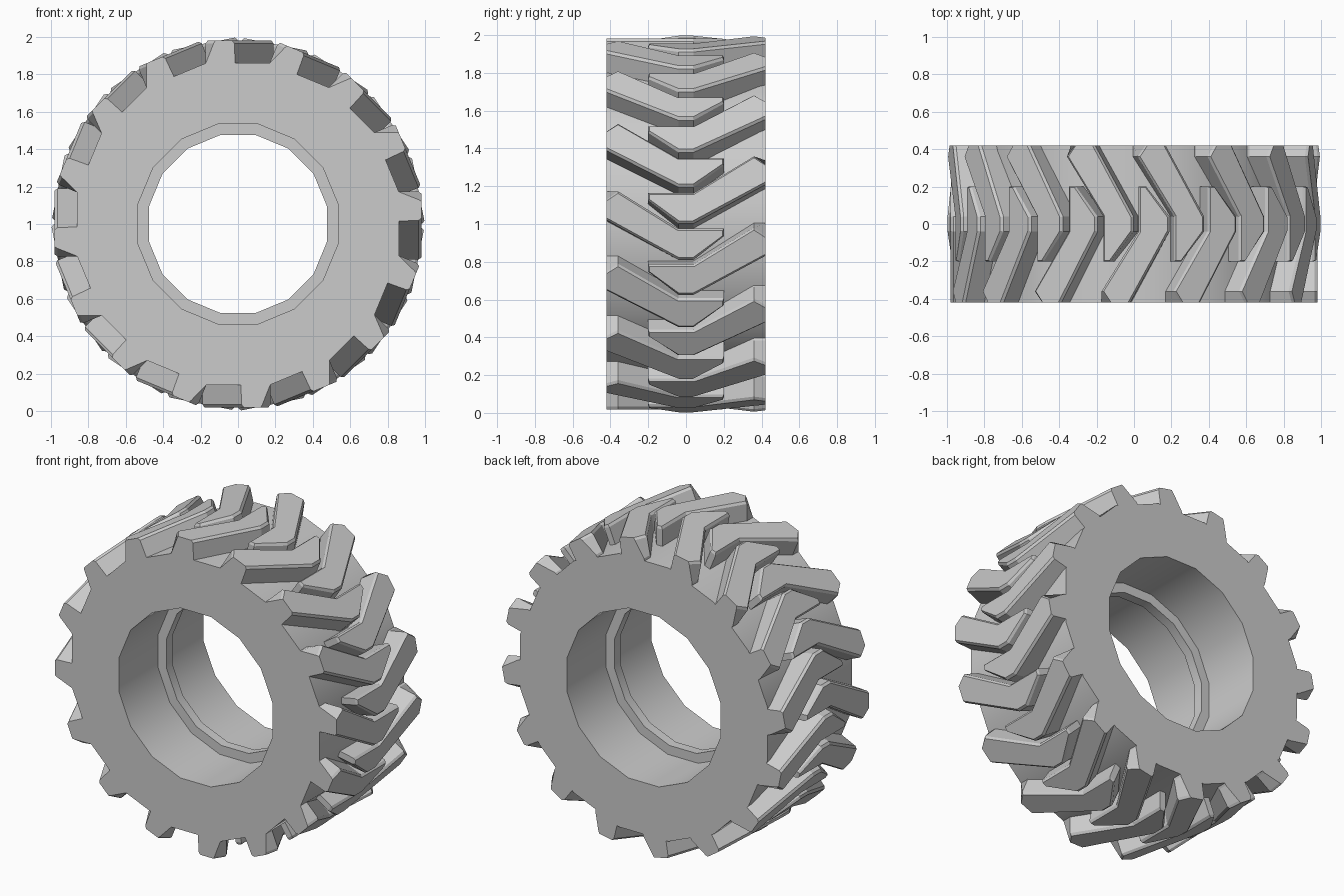
import bpy, bmesh
from math import pi, sin, cos
from mathutils import Matrix

if "Cube" in bpy.data.objects:
    bpy.data.objects.remove(bpy.data.objects["Cube"])

SIDES = 16
STEP = 2 * pi / SIDES
CENTRE = (0, 0, 1.0)


def finish(bm, name):
    bmesh.ops.recalc_face_normals(bm, faces=bm.faces)
    mesh = bpy.data.meshes.new(name)
    bm.to_mesh(mesh)
    bm.free()
    obj = bpy.data.objects.new(name, mesh)
    obj.location = CENTRE
    bpy.context.collection.objects.link(obj)
    return obj


# Carcass: closed (radius, y) profile swept round the y axis, with a thin rib in the bore
profile = [(.877, -.42), (.877, .42), (.545, .42), (.545, .03),
           (.485, .03), (.485, -.03), (.545, -.03), (.545, -.42)]
bm = bmesh.new()
rings = []
for k in range(SIDES):
    a = (k + .5) * STEP
    rings.append([bm.verts.new((r * cos(a), y, r * sin(a))) for r, y in profile])
n = len(profile)
for k in range(SIDES):
    p, q = rings[k], rings[(k + 1) % SIDES]
    for i in range(n):
        j = (i + 1) % n
        bm.faces.new((p[i], p[j], q[j], q[i]))
carcass = finish(bm, "tyre_carcass")
bpy.context.view_layer.objects.active = carcass
carcass.select_set(True)
bpy.ops.object.shade_smooth_by_angle(angle=pi / 6)

# Tread lug outlines (y, tangent) at foot, chamfer start and top
foot = [(-.42, .173), (-.36, .173), (-.04, -.025), (.2, -.025),
        (.2, -.065), (.04, -.19), (-.04, -.19), (-.42, .015)]
shoulder = [(-.42, .13)] + foot[1:7] + [(-.42, .02)]
top = [(-.42, .122), (-.36, .162), (-.043, -.035), (.194, -.035),
       (.194, -.062), (.037, -.178), (-.037, -.178), (-.42, .032)]
layers = [(.835, foot), (.857, foot), (.966, shoulder), (.981, top)]


def add_lug(bm, angle, side):
    rot = Matrix.Rotation(-angle, 3, 'Y')
    loops = []
    for r, outline in layers:
        loop = [bm.verts.new((r, side * y, t)) for y, t in outline]
        for v in loop:
            v.co = rot @ v.co
        loops.append(loop)
    m = len(foot)
    for lo, hi in zip(loops, loops[1:]):
        for i in range(m):
            j = (i + 1) % m
            bm.faces.new((lo[i], lo[j], hi[j], hi[i]))
    bm.faces.new(loops[0])
    bm.faces.new(loops[-1])


# Two interleaved rows of hooked lugs, half a pitch apart
for name, side, shift in (("front_tread_lugs", 1, 0), ("back_tread_lugs", -1, .5)):
    bm = bmesh.new()
    for k in range(SIDES):
        add_lug(bm, (k + shift) * STEP, side)
    finish(bm, name)
